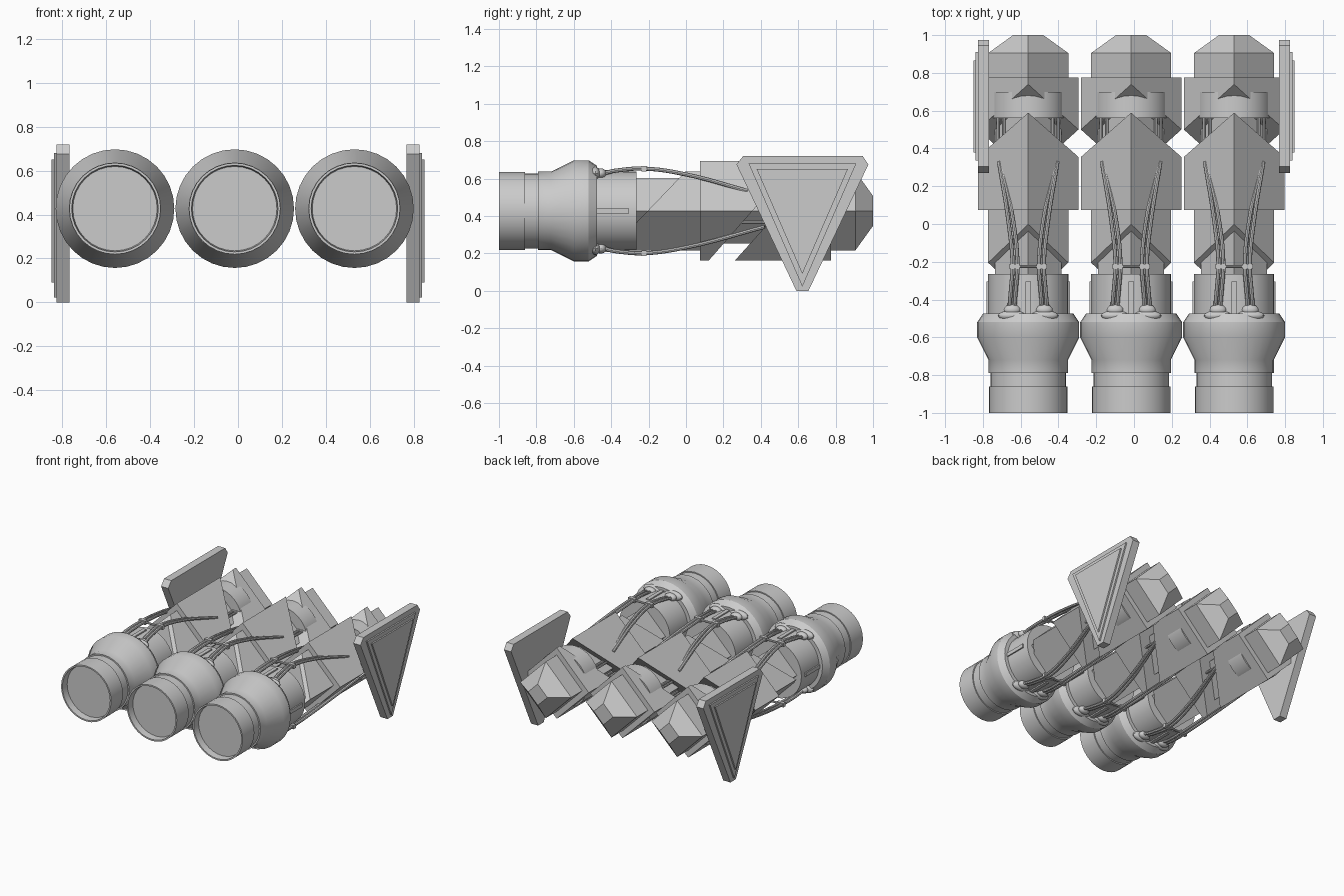
import bpy, bmesh, math
from mathutils import Vector

if "Cube" in bpy.data.objects:
    bpy.data.objects.remove(bpy.data.objects["Cube"])

ZC = 0.427                      # height of the thruster axis
CENTRES = {"left": -0.56, "middle": -0.015, "right": 0.53}


def finish(bm, name, smooth=False):
    bmesh.ops.remove_doubles(bm, verts=bm.verts, dist=1e-5)
    bmesh.ops.recalc_face_normals(bm, faces=bm.faces)
    me = bpy.data.meshes.new(name)
    bm.to_mesh(me)
    bm.free()
    ob = bpy.data.objects.new(name, me)
    bpy.context.collection.objects.link(ob)
    if smooth:
        shade(ob)
    return ob


def shade(ob):
    bpy.ops.object.select_all(action='DESELECT')
    ob.select_set(True)
    bpy.context.view_layer.objects.active = ob
    bpy.ops.object.shade_smooth_by_angle(angle=math.radians(30))


def loft(bm, rings):
    rows = [[bm.verts.new(p) for p in ring] for ring in rings]
    n = len(rows[0])
    for a, b in zip(rows, rows[1:]):
        for i in range(n):
            bm.faces.new((a[i], a[(i + 1) % n], b[(i + 1) % n], b[i]))
    bm.faces.new(rows[0])
    bm.faces.new(rows[-1])


def lathe(name, cx, profile, n=32):
    """Revolve (y, radius) pairs around the thruster axis."""
    bm = bmesh.new()
    loft(bm, [[(cx + r * math.cos(t), y, ZC + r * math.sin(t))
               for t in (2 * math.pi * i / n for i in range(n))]
              for y, r in profile])
    return finish(bm, name, True)


def diamond(name, cx, sections):
    """Diamond-section bar; each section is (y at axis, radius, slope of the cut)."""
    bm = bmesh.new()
    loft(bm, [[(cx + r * dx, y + s * r * dz, ZC + r * dz)
               for dx, dz in ((1, 0), (0, 1), (-1, 0), (0, -1))]
              for y, r, s in sections])
    return finish(bm, name)


def tube(name, points, radius):
    cu = bpy.data.curves.new(name, 'CURVE')
    cu.dimensions = '3D'
    cu.bevel_depth = radius
    cu.bevel_resolution = 2
    cu.resolution_u = 6
    cu.use_fill_caps = True
    sp = cu.splines.new('BEZIER')
    sp.bezier_points.add(len(points) - 1)
    for bp, p in zip(sp.bezier_points, points):
        bp.co = p
        bp.handle_left_type = bp.handle_right_type = 'AUTO'
    ob = bpy.data.objects.new(name, cu)
    bpy.context.collection.objects.link(ob)
    bpy.ops.object.select_all(action='DESELECT')
    ob.select_set(True)
    bpy.context.view_layer.objects.active = ob
    bpy.ops.object.convert(target='MESH')
    shade(bpy.context.object)


def ellipsoid(name, loc, size):
    bm = bmesh.new()
    bmesh.ops.create_uvsphere(bm, u_segments=16, v_segments=10, radius=1)
    bmesh.ops.scale(bm, vec=size, verts=bm.verts)
    bmesh.ops.translate(bm, vec=loc, verts=bm.verts)
    finish(bm, name, True)


def box(name, loc, size):
    bm = bmesh.new()
    bmesh.ops.create_cube(bm, size=1)
    bmesh.ops.scale(bm, vec=size, verts=bm.verts)
    bmesh.ops.translate(bm, vec=loc, verts=bm.verts)
    finish(bm, name)


for side, cx in CENTRES.items():
    # nozzle with a recessed mouth, groove and flared ring
    lathe(f"{side}_nozzle", cx, [
        (-0.95, 0.192), (-1.0, 0.197), (-1.0, 0.208), (-0.86, 0.208), (-0.86, 0.2),
        (-0.79, 0.2), (-0.79, 0.21), (-0.72, 0.21), (-0.6, 0.27), (-0.52, 0.27),
        (-0.475, 0.24), (-0.475, 0.212), (-0.265, 0.212)])
    # diamond-section hull: core, front body, two slanted collars, tapered tail
    diamond(f"{side}_core", cx, [(-0.3, 0.175, 0), (0.8, 0.175, 0)])
    diamond(f"{side}_front_body", cx, [(-0.205, 0.212, 0.96), (0.12, 0.212, 0)])
    diamond(f"{side}_front_collar", cx, [(0.075, 0.266, 0), (0.355, 0.266, 0.88)])
    diamond(f"{side}_rear_collar", cx, [(0.5, 0.266, 0.9), (0.775, 0.266, 0)])
    diamond(f"{side}_tail", cx, [(0.7, 0.212, 0), (0.905, 0.212, 0), (1.0, 0.08, 0)])
    lathe(f"{side}_inner_drum", cx, [(0.56, 0.2), (0.7, 0.2)])
    # ribs on the rear drum of the nozzle
    for sx, sz in ((1, 0), (-1, 0), (0, 1), (0, -1)):
        box(f"{side}_rib", (cx + 0.21 * sx, -0.39, ZC + 0.21 * sz),
            (0.02 if sx else 0.028, 0.17, 0.02 if sz else 0.028))
    for v in (1, -1):
        end = (0.15, 0.33, 0.107) if v > 0 else (0.172, 0.42, 0.085)
        for u in (1, -1):
            # twin cables running from the ring to the collar
            for off in (-0.013, 0.013):
                path = [(0.085 + off, -0.48, 0.18), (0.085 + off, -0.43, 0.203),
                        (0.078 + off, -0.34, 0.22), (0.07 + off, -0.22, 0.226),
                        (0.09 + off, 0.0, 0.195),
                        (end[0] + off * 0.4, end[1], end[2])]
                tube(f"{side}_cable", [(cx + u * x, y, ZC + v * z) for x, y, z in path], 0.011)
            # cable socket and clamp
            ellipsoid(f"{side}_socket", (cx + u * 0.085, -0.485, ZC + v * 0.2), (0.075, 0.028, 0.035))
            ellipsoid(f"{side}_socket_collar", (cx + u * 0.085, -0.455, ZC + v * 0.2), (0.045, 0.03, 0.028))
            box(f"{side}_clamp", (cx + u * 0.071, -0.225, ZC + v * 0.226), (0.056, 0.026, 0.03))
            # short rods bridging the gap between the collars
            for x in (0.13, 0.158):
                tube(f"{side}_gap_rod", [(cx + u * x, 0.3, ZC + v * 0.06),
                                         (cx + u * x, 0.6, ZC + v * 0.06)], 0.009)
        tube(f"{side}_clamp_bar", [(cx - 0.07, -0.225, ZC + v * 0.226),
                                   (cx + 0.07, -0.225, ZC + v * 0.226)], 0.008)

# triangular side plates with two raised layers
PLATE = [(0.27, 0.675), (0.305, 0.72), (0.945, 0.72), (0.975, 0.675), (0.655, 0.0), (0.59, 0.0)]
TRIM = [(0.335, 0.68), (0.91, 0.68), (0.622, 0.022)]
PANEL = [(0.378, 0.65), (0.865, 0.65), (0.622, 0.09)]
for side, s in (("left", -1), ("right", 1)):
    for part, shape, x0, x1 in (("plate", PLATE, 0.768, 0.827),
                                ("plate_trim", TRIM, 0.82, 0.838),
                                ("plate_panel", PANEL, 0.83, 0.849)):
        bm = bmesh.new()
        loft(bm, [[(s * x, y, z) for y, z in shape] for x in (x0, x1)])
        finish(bm, f"{side}_{part}")
